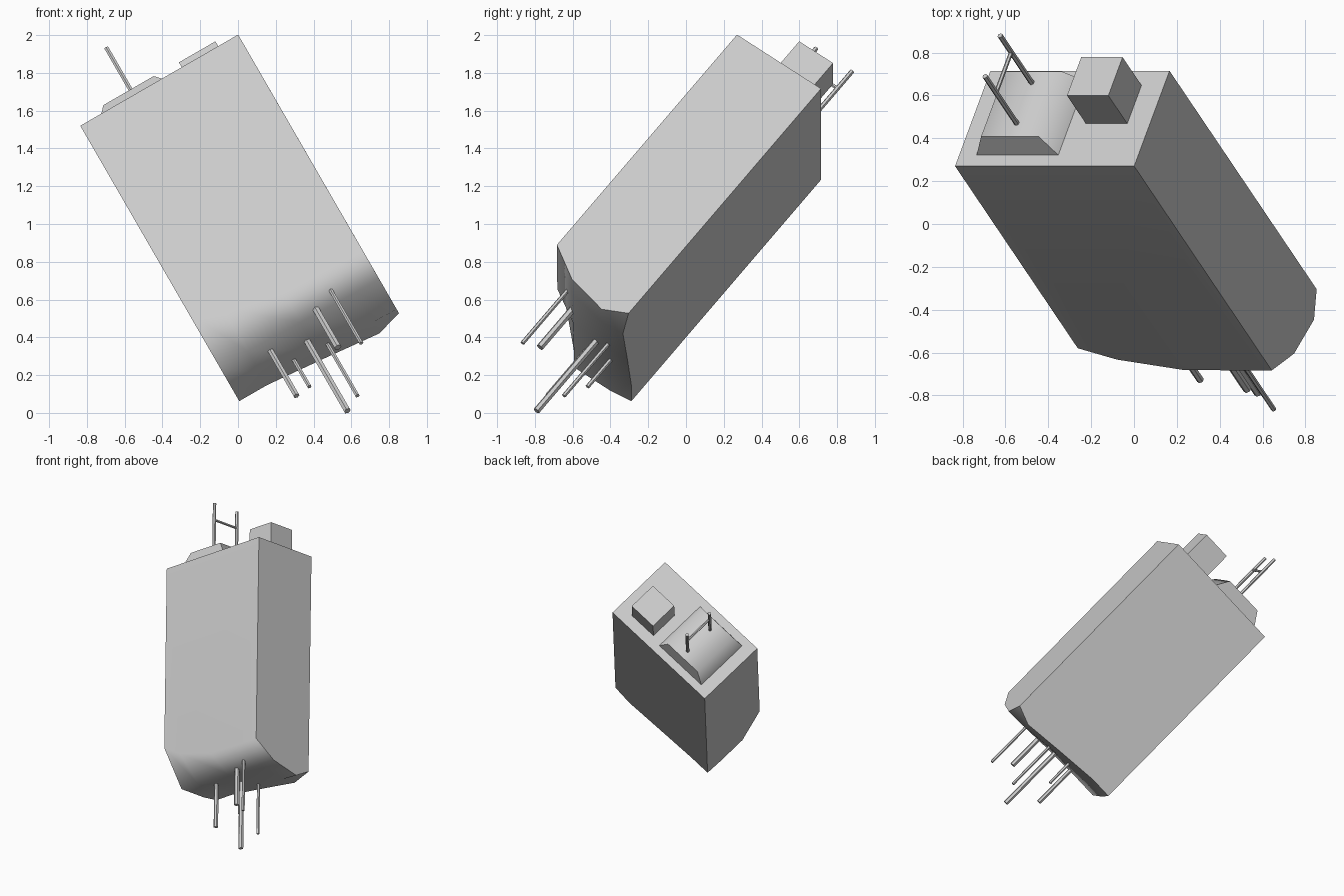
import bpy, bmesh, math
from mathutils import Matrix, Vector

cube = bpy.data.objects.get("Cube")
if cube:
    bpy.data.objects.remove(cube, do_unlink=True)

grey = bpy.data.materials.new("light_grey")
grey.use_nodes = True
grey.diffuse_color = (0.6, 0.6, 0.6, 1)
grey.node_tree.nodes["Principled BSDF"].inputs["Base Color"].default_value = (0.6, 0.6, 0.6, 1)

# Tilted frame: u across the hull, v through its depth, w along its length
u = Vector((math.cos(math.radians(30)), 0, 0.5))
v = Vector((0.298, 0.803, -0.516)).normalized()
w = u.cross(v).normalized()
FRAME = Matrix((u, v, w)).transposed().to_4x4()
FRAME.translation = (-0.835, 0.27, 1.52)

WIDTH, DEPTH = 0.965, 0.554


def finish(name, bm, smooth_angle=None):
    """Turn a bmesh in the tilted frame into a coloured object."""
    bmesh.ops.recalc_face_normals(bm, faces=bm.faces)
    bm.transform(FRAME)
    mesh = bpy.data.meshes.new(name)
    bm.to_mesh(mesh)
    bm.free()
    mesh.materials.append(grey)
    obj = bpy.data.objects.new(name, mesh)
    bpy.context.collection.objects.link(obj)
    if smooth_angle:
        bpy.ops.object.select_all(action='DESELECT')
        obj.select_set(True)
        bpy.context.view_layer.objects.active = obj
        bpy.ops.object.shade_smooth_by_angle(angle=math.radians(smooth_angle))
    return obj


def frustum(name, x0, x1, y0, y1, height, inset_x=0, inset_y=0, smooth_angle=None):
    """Block standing on the hull's end plane, optionally with sloping sides."""
    bm = bmesh.new()
    bmesh.ops.create_cube(bm, size=1)
    for vert in bm.verts:
        top = vert.co.z > 0
        ix, iy = (inset_x, inset_y) if top else (0, 0)
        vert.co = (x1 - ix if vert.co.x > 0 else x0 + ix,
                   y1 - iy if vert.co.y > 0 else y0 + iy,
                   height if top else -0.01)
    return finish(name, bm, smooth_angle)


def rod(name, start, end, radius):
    """Six-sided rod between two points of the tilted frame."""
    start, end = Vector(start), Vector(end)
    axis = end - start
    place = Matrix.Translation((start + end) / 2) @ axis.to_track_quat('Z', 'Y').to_matrix().to_4x4()
    bm = bmesh.new()
    bmesh.ops.create_cone(bm, cap_ends=True, segments=6, radius1=radius,
                          radius2=radius, depth=axis.length, matrix=place)
    return finish(name, bm)


# Hull: long box whose lower end is a rounded, slightly dished nose
columns = (0, 0.17, 0.49, 0.82, WIDTH)
rows = (0, 0.187, 0.425, DEPTH)
nose_depth = ((1.426, 1.515, 1.596, 1.60, 1.60),
              (1.70, 1.70, 1.71, 1.72, 1.72),
              (1.70, 1.70, 1.73, 1.77, 1.775),
              (1.685, 1.685, 1.72, 1.76, 1.71))
bm = bmesh.new()
grid = [[bm.verts.new((x, y, -d)) for x, d in zip(columns, line)]
        for y, line in zip(rows, nose_depth)]
nose = set()
for j in range(len(rows) - 1):
    for i in range(len(columns) - 1):
        nose.add(bm.faces.new((grid[j][i], grid[j + 1][i], grid[j + 1][i + 1], grid[j][i + 1])))
a, b, c, d = [bm.verts.new(p) for p in
              ((0, 0, 0), (WIDTH, 0, 0), (WIDTH, DEPTH, 0), (0, DEPTH, 0))]
bm.faces.new((a, b, c, d))
front = bm.faces.new(grid[0] + [b, a])
bm.faces.new(grid[-1] + [c, d])
bm.faces.new([line[0] for line in grid] + [d, a])
bm.faces.new([line[-1] for line in grid] + [c, b])
soft = nose | {front}
for edge in bm.edges:
    edge.smooth = all(f in soft for f in edge.link_faces)
for face in bm.faces:
    face.smooth = True
hull = finish("hull", bm)
weighted = hull.modifiers.new("even_shading", 'WEIGHTED_NORMAL')
weighted.keep_sharp = True

# Raised plate and block on the upper end
frustum("raised_plate", 0.088, 0.54, 0.062, 0.497, 0.11, 0.072, 0.03, smooth_angle=62)
frustum("end_block", 0.62, 0.843, 0.247, 0.47, 0.22)

# Twin masts joined by a crossbar
for side, y in (("front", 0.167), ("back", 0.403)):
    rod(side + "_mast", (0.326, y, 0.08), (0.326, y, 0.48), 0.013)
rod("mast_crossbar", (0.326, 0.167, 0.35), (0.326, 0.403, 0.35), 0.01)

# Antennas below the nose: across, depth, tip distance, radius
antennas = ((0.277, 0.276, 2.05, 0.017), (0.36, 0.439, 1.92, 0.012),
            (0.47, 0.348, 2.25, 0.019), (0.595, 0.174, 1.985, 0.02),
            (0.556, 0.439, 2.13, 0.012), (0.713, 0.125, 2.075, 0.012))
for n, (x, y, tip, radius) in enumerate(antennas, 1):
    rod(f"nose_antenna_{n}", (x, y, -1.62), (x, y, -tip), radius)
